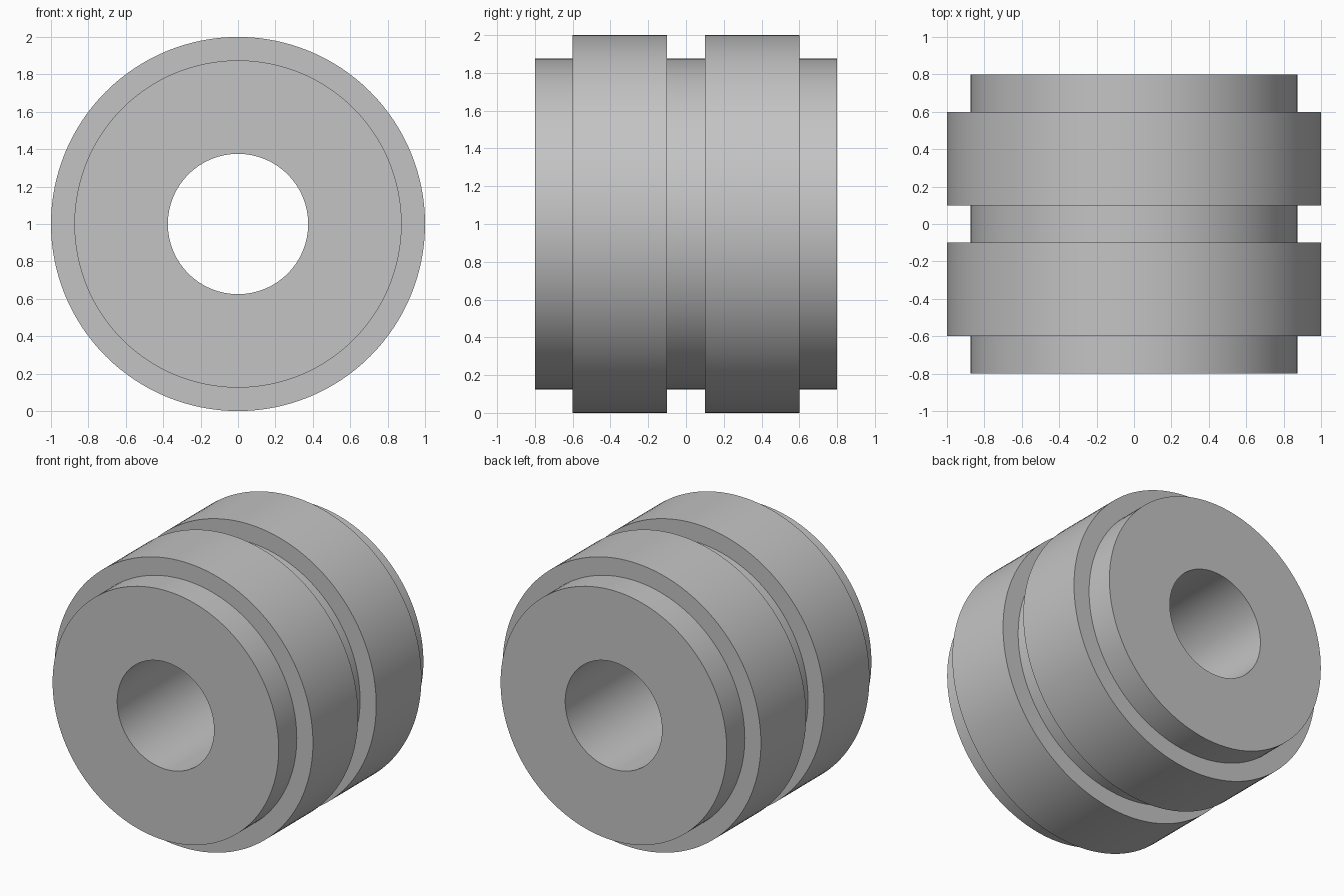
import bpy, bmesh, math

if "Cube" in bpy.data.objects:
    bpy.data.objects.remove(bpy.data.objects["Cube"])

SEGMENTS = 128
OUTER, GROOVE, BORE = 1.0, 0.875, 0.375

# Closed (radius, y) cross-section: bored sleeve with two raised bands
profile = [
    (BORE, -0.8), (GROOVE, -0.8), (GROOVE, -0.6), (OUTER, -0.6),
    (OUTER, -0.1), (GROOVE, -0.1), (GROOVE, 0.1), (OUTER, 0.1),
    (OUTER, 0.6), (GROOVE, 0.6), (GROOVE, 0.8), (BORE, 0.8),
]

grey = bpy.data.materials.new("plain grey")
grey.diffuse_color = (0.55, 0.55, 0.55, 1)
grey.use_nodes = True
grey.node_tree.nodes["Principled BSDF"].inputs["Base Color"].default_value = grey.diffuse_color

# Revolve the cross-section around the y axis, centred at z = 1
bm = bmesh.new()
rings = []
for i in range(SEGMENTS):
    a = 2 * math.pi * i / SEGMENTS
    rings.append([bm.verts.new((r * math.cos(a), y, 1 + r * math.sin(a)))
                  for r, y in profile])
for i, ring in enumerate(rings):
    after = rings[(i + 1) % SEGMENTS]
    for j in range(len(profile)):
        k = (j + 1) % len(profile)
        bm.faces.new((ring[j], ring[k], after[k], after[j]))
bmesh.ops.recalc_face_normals(bm, faces=bm.faces)

mesh = bpy.data.meshes.new("banded_sleeve")
bm.to_mesh(mesh)
bm.free()
mesh.materials.append(grey)
sleeve = bpy.data.objects.new("banded_sleeve", mesh)
bpy.context.collection.objects.link(sleeve)

# Smooth round walls, crisp shoulders
bpy.context.view_layer.objects.active = sleeve
sleeve.select_set(True)
bpy.ops.object.shade_smooth_by_angle(angle=math.radians(30))
